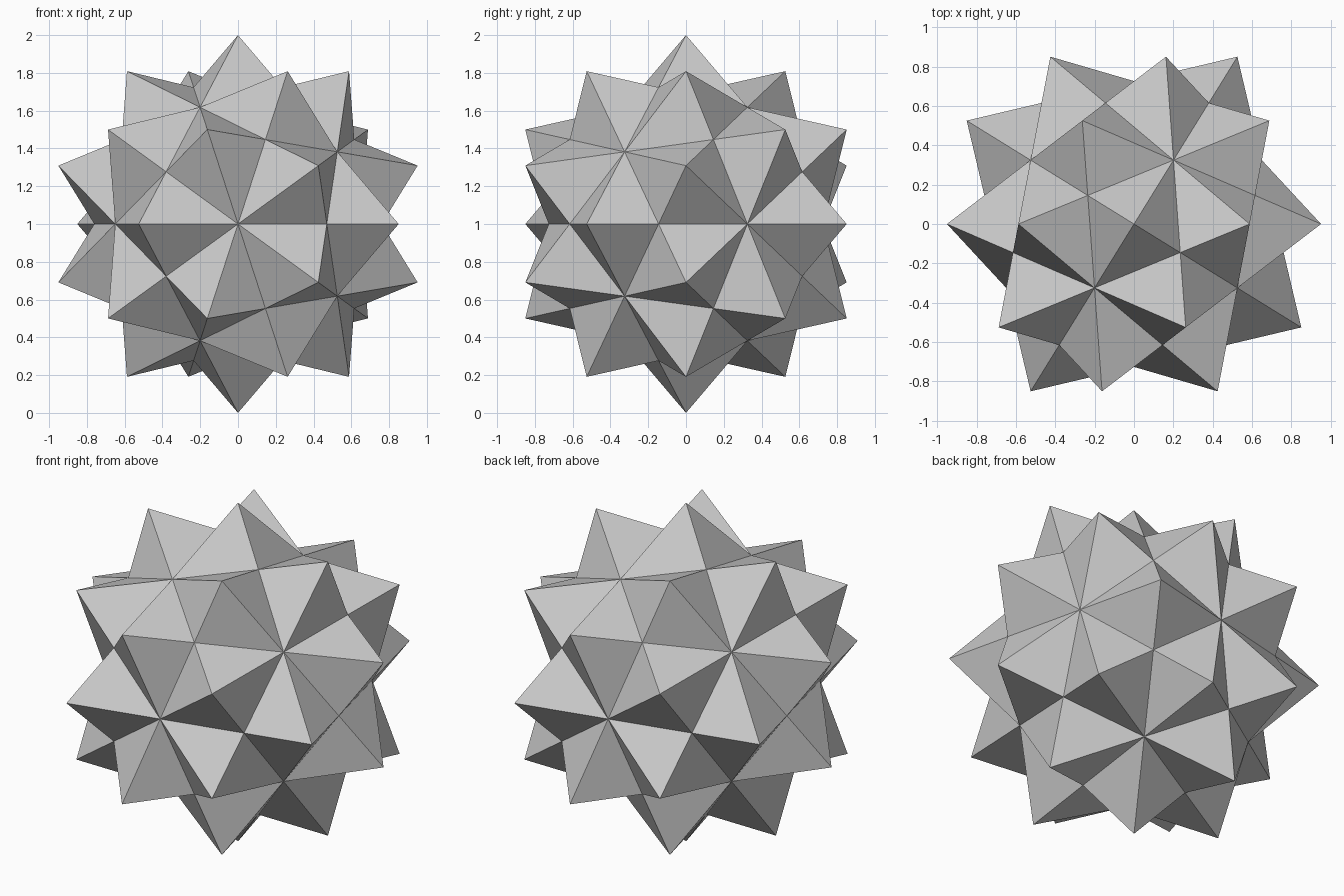
import bpy
import bmesh
import math
from mathutils import Matrix, Vector

cube = bpy.data.objects.get("Cube")
if cube:
    bpy.data.objects.remove(cube, do_unlink=True)

# Single plain grey material
grey = bpy.data.materials.new("light_grey")
grey.use_nodes = True
colour = (0.604, 0.604, 0.604, 1.0)
grey.diffuse_color = colour
grey.node_tree.nodes["Principled BSDF"].inputs["Base Color"].default_value = colour


def octahedron_mesh(name):
    """Regular octahedron of unit radius: the hull of the six axis points."""
    bm = bmesh.new()
    for axis in range(3):
        for sign in (-1, 1):
            point = Vector()
            point[axis] = sign
            bm.verts.new(point)
    bmesh.ops.convex_hull(bm, input=bm.verts[:])
    bmesh.ops.recalc_face_normals(bm, faces=bm.faces[:])
    mesh = bpy.data.meshes.new(name)
    bm.to_mesh(mesh)
    bm.free()
    mesh.materials.append(grey)
    return mesh


# Five interlocking octahedra, turned in equal steps about a shared
# five-fold axis (y), each keeping its own golden-ratio twist
golden = (1 + math.sqrt(5)) / 2
twist = Matrix.Rotation(-math.atan(1 / golden), 4, "Z")
lift = Matrix.Translation((0, 0, 1))

for step in range(5):
    name = f"octahedron_{step + 1}"
    mesh = octahedron_mesh(name)
    turn = Matrix.Rotation(step * math.tau / 5, 4, "Y")
    mesh.transform(lift @ turn @ twist)
    bpy.context.collection.objects.link(bpy.data.objects.new(name, mesh))
